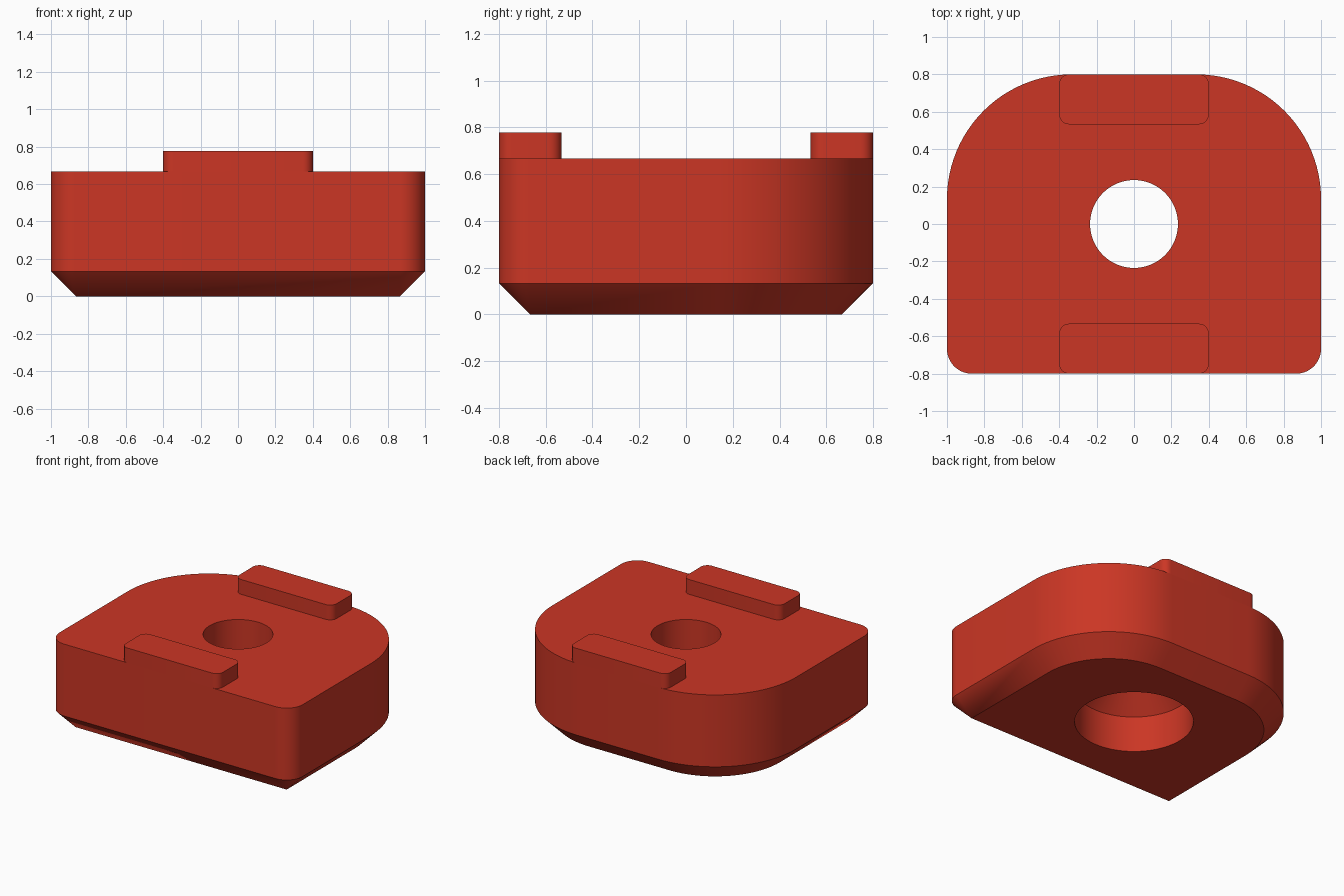
import bpy, bmesh, math

if "Cube" in bpy.data.objects:
    bpy.data.objects.remove(bpy.data.objects["Cube"])

red = bpy.data.materials.new("red")
red.diffuse_color = (0.6, 0.037, 0.018, 1)
red.use_nodes = True
red.node_tree.nodes["Principled BSDF"].inputs["Base Color"].default_value = red.diffuse_color


def rounded_outline(hx, y0, y1, r_front, r_back, n):
    """Rounded rectangle, counter-clockwise from the right back corner."""
    pts = []
    corners = [(1, 1, r_back), (-1, 1, r_back), (-1, -1, r_front), (1, -1, r_front)]
    for i, (sx, sy, r) in enumerate(corners):
        cx = sx * (hx - r)
        cy = y1 - r if sy > 0 else y0 + r
        for k in range(n + 1):
            a = math.pi / 2 * (i + k / n)
            pts.append((cx + r * math.cos(a), cy + r * math.sin(a)))
    return pts


def circle(r, n=64):
    return [(r * math.cos(2 * math.pi * k / n), r * math.sin(2 * math.pi * k / n))
            for k in range(n)]


def wall(bm, rings):
    """Quad wall through (points, z) rings; returns the vertex loops."""
    loops = [[bm.verts.new((x, y, z)) for x, y in pts] for pts, z in rings]
    for a, b in zip(loops, loops[1:]):
        for i in range(len(a)):
            j = (i + 1) % len(a)
            bm.faces.new((a[i], a[j], b[j], b[i]))
    return loops


def finish(bm, name):
    bmesh.ops.recalc_face_normals(bm, faces=bm.faces)
    me = bpy.data.meshes.new(name)
    bm.to_mesh(me)
    bm.free()
    me.materials.append(red)
    ob = bpy.data.objects.new(name, me)
    bpy.context.collection.objects.link(ob)
    bpy.ops.object.select_all(action='DESELECT')
    ob.select_set(True)
    bpy.context.view_layer.objects.active = ob
    bpy.ops.object.shade_smooth_by_angle(angle=math.radians(30))


# Body: arched block with a chamfered underside and a countersunk bolt hole
TOP, C = 0.667, 0.133
bm = bmesh.new()
full = rounded_outline(1, -0.8, 0.8, C, 0.667, 24)
base = rounded_outline(1 - C, -0.8 + C, 0.8 - C, 0, 0.667 - C, 24)
wall(bm, [(base, 0), (full, C), (full, TOP)])
wall(bm, [(circle(0.4), 0), (circle(0.4), 0.267),
          (circle(0.235), 0.433), (circle(0.235), TOP)])
bmesh.ops.remove_doubles(bm, verts=bm.verts, dist=1e-5)
for z in (0, TOP):
    edges = [e for e in bm.edges if e.is_boundary
             and all(abs(v.co.z - z) < 1e-4 for v in e.verts)]
    bmesh.ops.triangle_fill(bm, edges=edges, use_beauty=True, normal=(0, 0, 1 if z else -1))
finish(bm, "body")

# Raised tabs along the front and back edges
for name, y0, y1 in (("front_tab", -0.8, -0.533), ("back_tab", 0.533, 0.8)):
    bm = bmesh.new()
    pts = rounded_outline(0.4, y0, y1, 0.053, 0.053, 8)
    low, high = wall(bm, [(pts, TOP), (pts, 0.777)])
    bm.faces.new(low[::-1])
    bm.faces.new(high)
    finish(bm, name)
